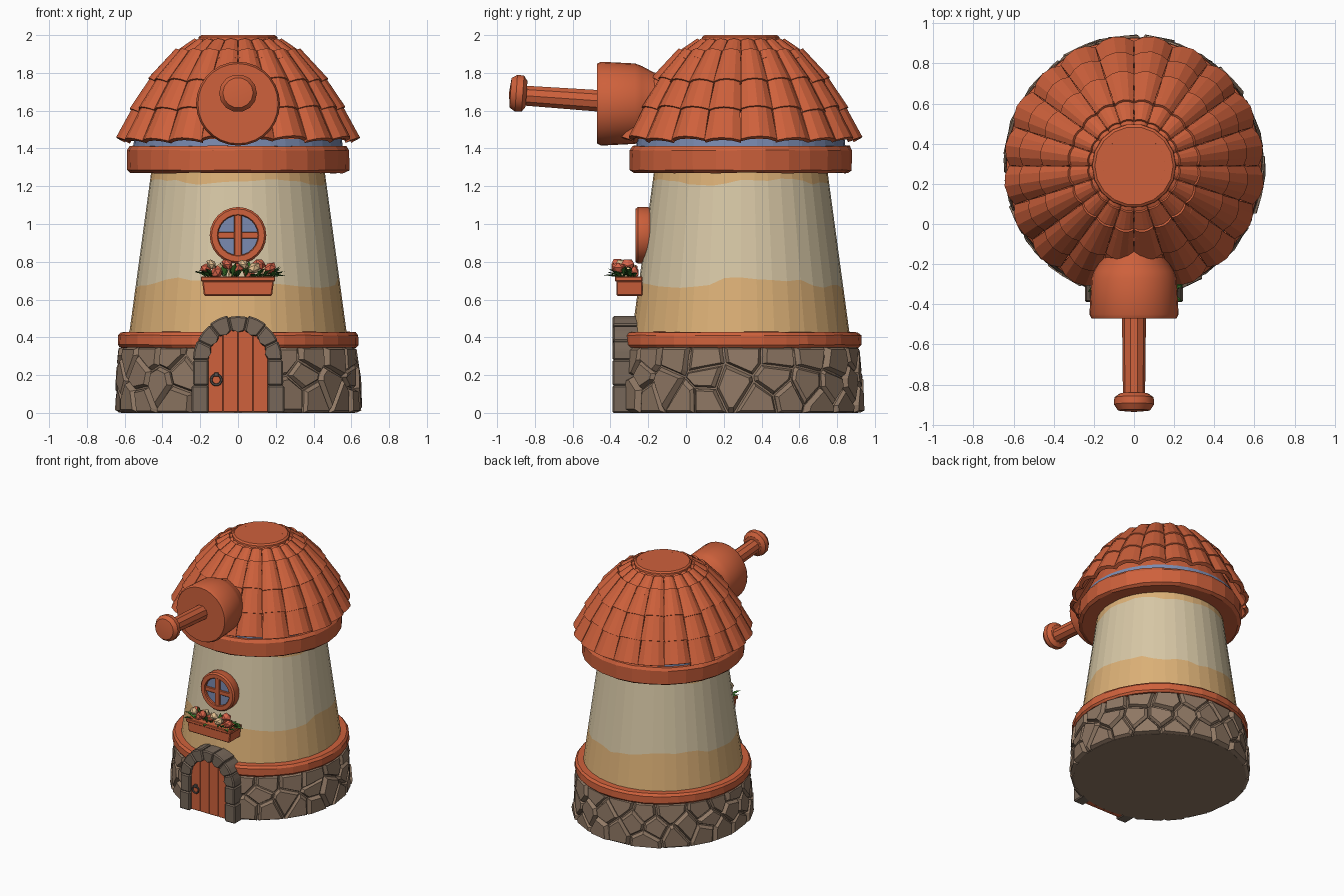
import bpy, bmesh, math, random
from math import sin, cos, pi
from mathutils import Matrix, Vector

random.seed(4)
if "Cube" in bpy.data.objects:
    bpy.data.objects.remove(bpy.data.objects["Cube"])

TAU = 2 * pi
CY = 0.29                                   # tower axis
AXIS = Matrix.Translation((0, CY, 0))


def material(name, r, g, b):
    lin = [(c / 255) ** 2.2 for c in (r, g, b)] + [1]
    m = bpy.data.materials.new(name)
    m.use_nodes = True
    m.diffuse_color = lin
    m.node_tree.nodes["Principled BSDF"].inputs["Base Color"].default_value = lin
    return m


TERRACOTTA = material("terracotta", 205, 97, 62)
CREAM = material("cream plaster", 214, 198, 164)
TAN = material("tan plaster", 219, 175, 118)
STONE = material("brown stone", 142, 119, 100)
ARCH = material("grey stone", 118, 103, 90)
GLASS = material("blue glass", 122, 138, 175)
LEAF = material("leaf green", 58, 112, 45)
PALE = material("pale petal", 238, 200, 150)
CORAL = material("coral petal", 215, 100, 75)
IRON = material("iron", 95, 88, 84)


def finish(name, bm, mats, smooth=None, matrix=None):
    """Turn a bmesh into a named object."""
    bmesh.ops.recalc_face_normals(bm, faces=bm.faces)
    if matrix:
        bm.transform(matrix)
    me = bpy.data.meshes.new(name)
    if smooth:
        for f in bm.faces:
            f.smooth = True
    bm.to_mesh(me)
    bm.free()
    if smooth:
        me.set_sharp_from_angle(angle=math.radians(smooth))
    for m in mats:
        me.materials.append(m)
    ob = bpy.data.objects.new(name, me)
    bpy.context.collection.objects.link(ob)
    return ob


def lathe(name, profile, n, mats, rows=None, matrix=AXIS, smooth=None, wobble=0, shift=None):
    """Spin (radius, height) points round z; rows gives a material per band."""
    bm = bmesh.new()
    rings = []
    for k, (r, z) in enumerate(profile):
        ring = []
        for i in range(n):
            a = TAU * i / n
            rr, zz = shift(k, a, r, z) if shift else (r, z)
            rr += random.uniform(-wobble, wobble)
            zz += random.uniform(-wobble, wobble) * 0.6
            ring.append(bm.verts.new((rr * cos(a), rr * sin(a), zz)))
        rings.append(ring)
    for k in range(len(rings) - 1):
        for i in range(n):
            j = (i + 1) % n
            f = bm.faces.new((rings[k][i], rings[k][j], rings[k + 1][j], rings[k + 1][i]))
            f.material_index = rows[k] if rows else 0
    bmesh.ops.remove_doubles(bm, verts=bm.verts, dist=1e-4)
    return finish(name, bm, mats, smooth, matrix)


def prism(name, pts, y0, y1, mat, bevel=0.0):
    """Extrude an (x, z) outline from y0 to y1."""
    bm = bmesh.new()
    front = [bm.verts.new((x, y0, z)) for x, z in pts]
    back = [bm.verts.new((x, y1, z)) for x, z in pts]
    bm.faces.new(front)
    bm.faces.new(back[::-1])
    for i in range(len(pts)):
        j = (i + 1) % len(pts)
        bm.faces.new((front[i], front[j], back[j], back[i]))
    if bevel:
        bmesh.ops.bevel(bm, geom=bm.edges[:], offset=bevel, segments=1, affect='EDGES')
    return finish(name, bm, [mat])


def box(x0, x1, z0, z1):
    return [(x0, z0), (x1, z0), (x1, z1), (x0, z1)]


def facing_front(x, y, z, tilt=0):
    return Matrix.Translation((x, y, z)) @ Matrix.Rotation(pi / 2 + tilt, 4, 'X')


# --- stone base: irregular cells wrapped round a core ---
lathe("base_core", [(0, 0), (0.62, 0), (0.615, 0.3), (0.59, 0.36), (0, 0.36)], 40, [STONE])
RB, HB = 0.65, 0.35
LENGTH = TAU * RB


def clip(poly, a, b, gap=0.004):
    mid, n = (a + b) / 2, (b - a).normalized()
    side = [(p - mid).dot(n) + gap for p in poly]
    out = []
    for i, p in enumerate(poly):
        j = (i + 1) % len(poly)
        if side[i] <= 0:
            out.append(p)
        if side[i] * side[j] < 0:
            out.append(p.lerp(poly[j], side[i] / (side[i] - side[j])))
    return out


seeds = []
for row in range(3):
    for c in range(20):
        seeds.append(Vector(((c + 0.5 * (row % 2) + 0.25 + random.uniform(-.3, .3)) * LENGTH / 20,
                             (row + 0.5 + random.uniform(-.28, .28)) * HB / 3)))
bm = bmesh.new()
for s in seeds:
    cell = [Vector(p) for p in box(0.2, LENGTH - 0.2, 0, HB)]
    for t in seeds:
        if t is not s and cell:
            cell = clip(cell, s, t)
    if len(cell) < 3:
        continue
    mid = sum(cell, Vector((0, 0))) / len(cell)
    bulge = random.uniform(-0.006, 0.006)
    loops = []
    for scale, r in ((1, 0.59), (0.98, 0.63), (0.8, 0.652 + bulge)):
        loop = []
        for p in cell:
            q = mid.lerp(p, scale)
            rr = r - 0.022 * (q.y / HB) ** 2 + random.uniform(-.003, .003)
            a = q.x / RB - pi / 2
            loop.append(bm.verts.new((rr * cos(a), rr * sin(a), q.y)))
        loops.append(loop)
    for lo, hi in zip(loops, loops[1:]):
        for i in range(len(cell)):
            j = (i + 1) % len(cell)
            bm.faces.new((lo[i], lo[j], hi[j], hi[i]))
    bm.faces.new(loops[-1])
finish("base_stones", bm, [STONE], None, AXIS)
lathe("base_ring", [(0.55, 0.345), (0.625, 0.345), (0.638, 0.36), (0.636, 0.41), (0.622, 0.427), (0.55, 0.43)],
      32, [TERRACOTTA], wobble=0.003)


# --- plaster wall with uneven painted bands ---
def wall_edge(k, a, r, z):
    if k == 1:
        z += 0.025 * sin(3 * a + 1) + random.uniform(-.015, .015)
    if k == 2:
        z += 0.012 * sin(4 * a) + random.uniform(-.01, .01)
    return 0.576 - (z - 0.42) * 0.136, z


lathe("wall", [(0, 0.42), (0, 0.69), (0, 1.225), (0, 1.3)], 40, [TAN, CREAM], rows=[0, 1, 0], shift=wall_edge)
lathe("eave_band", [(0.43, 1.275), (0.565, 1.27), (0.588, 1.285), (0.59, 1.39), (0.575, 1.413), (0.45, 1.415)],
      28, [TERRACOTTA], wobble=0.004)

# --- domed roof: blue under-strip, tile courses, cap ---
lathe("roof_dome", [(0.555, 1.40), (0.55, 1.45), (0.48, 1.6), (0.39, 1.74), (0.28, 1.86), (0.15, 1.94), (0, 1.95)],
      40, [TERRACOTTA, GLASS], rows=[1, 0, 0, 0, 0, 0])
COURSES = [(0.597, 1.435, 0.49, 1.64), (0.527, 1.59, 0.405, 1.78), (0.44, 1.74, 0.30, 1.90),
           (0.335, 1.858, 0.21, 1.95), (0.235, 1.925, 0.14, 1.968)]
TILES = 20
bm = bmesh.new()
for r0, z0, r1, z1 in COURSES:
    slope = Vector((r1 - r0, z1 - z0)).normalized()
    out = Vector((slope.y, -slope.x))
    for t in range(TILES):
        grid = []
        drop = random.uniform(-.012, .012)
        for end, (r, z) in enumerate(((r0, z0), (r1, z1))):
            for thick in (0, 0.028):
                line = []
                for u in (-1, -0.55, 0, 0.55, 1):
                    hump = (1 - u * u) * r * 0.055 + thick
                    p = Vector((r, z)) + out * hump + slope * (drop if end == 0 else 0)
                    a = TAU * (t + 0.5 + u * (0.5 - 0.03 * end)) / TILES - pi / 2
                    line.append(bm.verts.new((p.x * cos(a), p.x * sin(a), p.y)))
                grid.append(line)
        under0, over0, under1, over1 = grid
        for la, lb in ((under0, over0), (over0, over1), (over1, under1), (under1, under0)):
            for i in range(4):
                bm.faces.new((la[i], la[i + 1], lb[i + 1], lb[i]))
        for i in (0, 4):
            bm.faces.new((under0[i], over0[i], over1[i], under1[i]))
finish("roof_tiles", bm, [TERRACOTTA], None, AXIS)
lathe("roof_cap", [(0, 1.93), (0.19, 1.93), (0.212, 1.955), (0.208, 1.99), (0.195, 2), (0, 2)], 18, [TERRACOTTA])

# --- front hub, shaft and knob ---
lathe("hub", [(0, -.05), (.13, -.05), (.165, .17), (.2, .235), (.213, .27), (.222, .45), (.212, .47), (0, .47)],
      28, [TERRACOTTA], matrix=facing_front(0, 0, 1.637), smooth=35)
TILT = -math.radians(4)
lathe("shaft", [(0, -.02), (.06, -.02), (.055, .42), (0, .42)], 10, [TERRACOTTA],
      matrix=facing_front(0, -.46, 1.652, TILT), smooth=30)
lathe("knob", [(0, .385), (.07, .385), (.098, .405), (.1, .44), (.08, .47), (0, .478)], 14, [TERRACOTTA],
      matrix=facing_front(0, -.46, 1.662, TILT), smooth=30)

# --- round window ---
WZ = 0.94
lathe("window_frame", [(.105, .19), (.145, .19), (.15, .2), (.15, .255), (.14, .267), (.11, .267), (.105, .26), (.105, .19)],
      24, [TERRACOTTA], matrix=facing_front(0, 0, WZ), smooth=30)
lathe("window_glass", [(0, .246), (.12, .246)], 24, [GLASS], matrix=facing_front(0, 0, WZ))
prism("window_upright", box(-.02, .02, WZ - .11, WZ + .11), -.263, -.24, TERRACOTTA, .003)
prism("window_crossbar", box(-.11, .11, WZ - .017, WZ + .017), -.26, -.24, TERRACOTTA, .003)

# --- flower box with leaves and blossoms ---
prism("flower_box", [(-.18, .62), (.18, .62), (.19, .7), (-.19, .7)], -.368, -.23, TERRACOTTA, .006)
prism("flower_box_rim", box(-.197, .197, .695, .722), -.376, -.23, TERRACOTTA, .005)
bm = bmesh.new()
for i in range(44):
    x = random.uniform(-.17, .17)
    root = Vector((x, random.uniform(-.35, -.27), .715))
    away = Vector((x * 5 + random.uniform(-.5, .5), random.uniform(-1, .2), random.uniform(.1, .7))).normalized()
    wide = away.cross(Vector((0, 0, 1))).normalized() * .017
    half = root + away * .045 + Vector((0, 0, .012))
    a, l, m, r, tip = [bm.verts.new(p) for p in (root, half + wide, half - Vector((0, 0, .01)), half - wide, root + away * .092)]
    for tri in ((a, l, m), (a, m, r), (l, tip, m), (m, tip, r)):
        bm.faces.new(tri)
finish("leaves", bm, [LEAF])
bm = bmesh.new()
for i in range(13):
    x = -.17 + .34 * i / 12
    pos = Vector((x, -.325 + .04 * cos(i * 2.4), .765 + .025 * sin(i * 2.1)))
    size = random.uniform(.032, .043)
    made = bmesh.ops.create_icosphere(bm, subdivisions=1, radius=size)["verts"]
    bmesh.ops.scale(bm, verts=made, vec=(1, 1, .75))
    bmesh.ops.rotate(bm, verts=made, matrix=Matrix.Rotation(i, 3, 'Y'))
    bmesh.ops.translate(bm, verts=made, vec=pos)
    for f in {f for v in made for f in v.link_faces}:
        f.material_index = i % 2
finish("blossoms", bm, [CORAL, PALE])

# --- stone door arch ---
SPRING, RI, RO = 0.28, 0.155, 0.235
WEDGES = 7
for i in range(WEDGES):
    a, b = pi * i / WEDGES, pi * (i + 1) / WEDGES
    ro = RO + random.uniform(-.004, .008)
    pts = [(r * cos(t), SPRING + r * sin(t)) for r, t in ((RI, a), (ro, a), (ro, (a + b) / 2), (ro, b), (RI, b), (RI, (a + b) / 2))]
    prism("arch_wedge_%d" % i, pts, -.39 + random.uniform(0, .006), -.24, ARCH, .008)
for side, label in ((1, "left"), (-1, "right")):
    for k, (z0, z1) in enumerate(((0, .145), (.145, SPRING))):
        xs = sorted((side * RI, side * (.245 - .008 * k)))
        prism("arch_post_%s_%d" % (label, k), box(*xs, z0, z1), -.39, -.25, ARCH, .008)

# --- plank door and ring handle ---
for i in range(4):
    x0, x1 = -.16 + .08 * i, -.08 + .08 * i
    top = [(x, SPRING + math.sqrt(max(0, .165 ** 2 - x * x))) for x in (x1, (x0 + x1) / 2, x0)]
    prism("door_plank_%d" % i, [(x0, 0.005), (x1, 0.005)] + top, -.362, -.29, TERRACOTTA, .003)
bpy.ops.mesh.primitive_torus_add(major_radius=.027, minor_radius=.007, major_segments=14, minor_segments=6,
                                 location=(-.115, -.372, .175), rotation=(pi / 2, 0, 0))
handle = bpy.context.object
handle.name = "door_handle"
handle.data.materials.append(IRON)
prism("handle_plate", box(-.128, -.102, .192, .214), -.38, -.355, IRON, .004)
